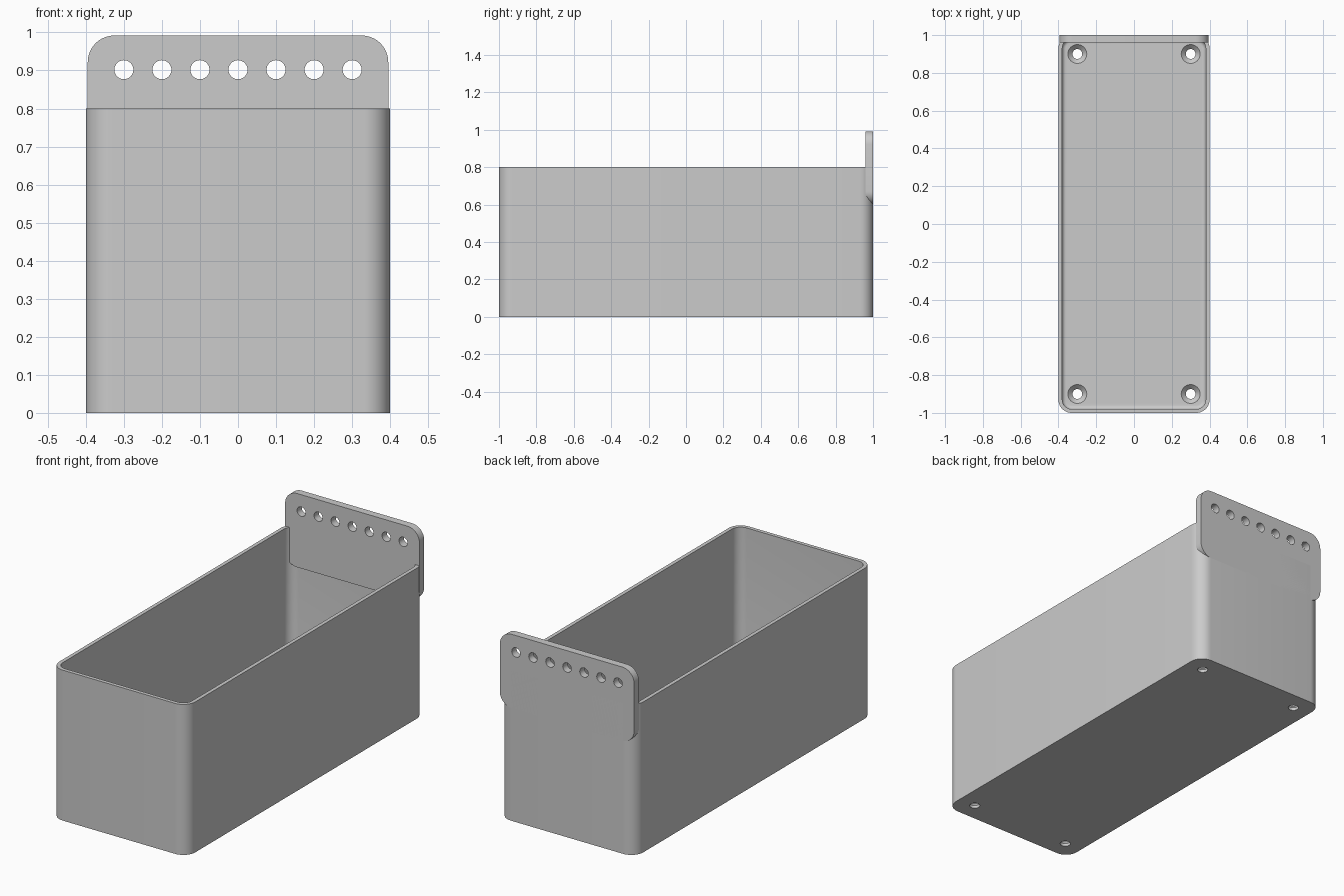
import bpy, bmesh, math
from mathutils import Matrix

cube = bpy.data.objects.get("Cube")
if cube:
    bpy.data.objects.remove(cube)

grey = bpy.data.materials.new("plain grey")
grey.use_nodes = True
grey.diffuse_color = (0.6, 0.6, 0.6, 1)
grey.node_tree.nodes["Principled BSDF"].inputs["Base Color"].default_value = (0.6, 0.6, 0.6, 1)

HALF_W, HALF_L, HEIGHT = 0.4, 1.0, 0.8
WALL, FLOOR, RADIUS = 0.02, 0.04, 0.07


def rounded_rect(hw, hl, r, steps=10):
    """Outline of a rounded rectangle, anticlockwise."""
    pts = []
    for i, (sx, sy) in enumerate([(1, 1), (-1, 1), (-1, -1), (1, -1)]):
        for k in range(steps + 1):
            a = math.pi / 2 * (i + k / steps)
            pts.append((sx * (hw - r) + r * math.cos(a), sy * (hl - r) + r * math.sin(a)))
    return pts


def make_object(name, bm):
    bmesh.ops.recalc_face_normals(bm, faces=bm.faces)
    mesh = bpy.data.meshes.new(name)
    bm.to_mesh(mesh)
    bm.free()
    mesh.materials.append(grey)
    obj = bpy.data.objects.new(name, mesh)
    bpy.context.collection.objects.link(obj)
    return obj


def loft(name, sections):
    """Skin closed outlines, given as (outline, z), and cap both ends."""
    bm = bmesh.new()
    rings = [[bm.verts.new((x, y, z)) for x, y in outline] for outline, z in sections]
    for a, b in zip(rings, rings[1:]):
        for i in range(len(a)):
            j = (i + 1) % len(a)
            bm.faces.new((a[i], a[j], b[j], b[i]))
    bm.faces.new(rings[0])
    bm.faces.new(rings[-1])
    return make_object(name, bm)


def cones(name, spots, profile, turn=Matrix()):
    """Stepped round cutters: profile lists (radius, height) pairs."""
    bm = bmesh.new()
    for spot in spots:
        rings = []
        for r, h in profile:
            circle = bmesh.ops.create_circle(bm, segments=32, radius=r)["verts"]
            bmesh.ops.transform(bm, matrix=Matrix.Translation(spot) @ turn @ Matrix.Translation((0, 0, h)), verts=circle)
            rings.append(circle)
        for a, b in zip(rings, rings[1:]):
            for i in range(32):
                j = (i + 1) % 32
                bm.faces.new((a[i], a[j], b[j], b[i]))
        bm.faces.new(rings[0])
        bm.faces.new(rings[-1])
    return make_object(name, bm)


def cut(target, cutter):
    mod = target.modifiers.new("holes", "BOOLEAN")
    mod.object, mod.operation, mod.solver = cutter, "DIFFERENCE", "EXACT"
    bpy.context.view_layer.objects.active = target
    bpy.ops.object.modifier_apply(modifier=mod.name)
    bpy.data.objects.remove(cutter)


def smooth(obj):
    bpy.ops.object.select_all(action="DESELECT")
    obj.select_set(True)
    bpy.context.view_layer.objects.active = obj
    bpy.ops.object.shade_smooth_by_angle(angle=math.radians(30))


# Open bin: outer shell, rim, inner walls and a small fillet down to the floor
def inset(d):
    return rounded_rect(HALF_W - d, HALF_L - d, RADIUS - d)


outer = inset(0)
sections = [(outer, 0), (outer, HEIGHT), (inset(WALL), HEIGHT)]
fillet = 0.02
for k in range(7):
    a = math.pi / 2 * k / 6
    sections.append((inset(WALL + fillet * (1 - math.cos(a))), FLOOR + fillet * (1 - math.sin(a))))
bin_body = loft("bin_body", sections)

# Countersunk screw holes in the floor corners
spots = [(x, y, 0) for x in (-0.3, 0.3) for y in (-0.9, 0.9)]
cut(bin_body, cones("screw_hole_cutter", spots,
                    [(0.026, -0.05), (0.026, FLOOR - 0.024), (0.05, FLOOR), (0.05, FLOOR + 0.05)]))
smooth(bin_body)

# Hanging plate on the back wall, with a row of round holes
upright = Matrix.Rotation(math.pi / 2, 4, "X")
plate = loft("hanging_plate", [(rounded_rect(0.395, 0.196, RADIUS), 0),
                               (rounded_rect(0.395, 0.196, RADIUS), 0.04)])
plate.data.transform(Matrix.Translation((0, 1.0, 0.796)) @ upright)
holes = [(-0.3 + 0.1 * i, 1.0, 0.902) for i in range(7)]
cut(plate, cones("plate_hole_cutter", holes, [(0.025, -0.05), (0.025, 0.1)], upright))
smooth(plate)
